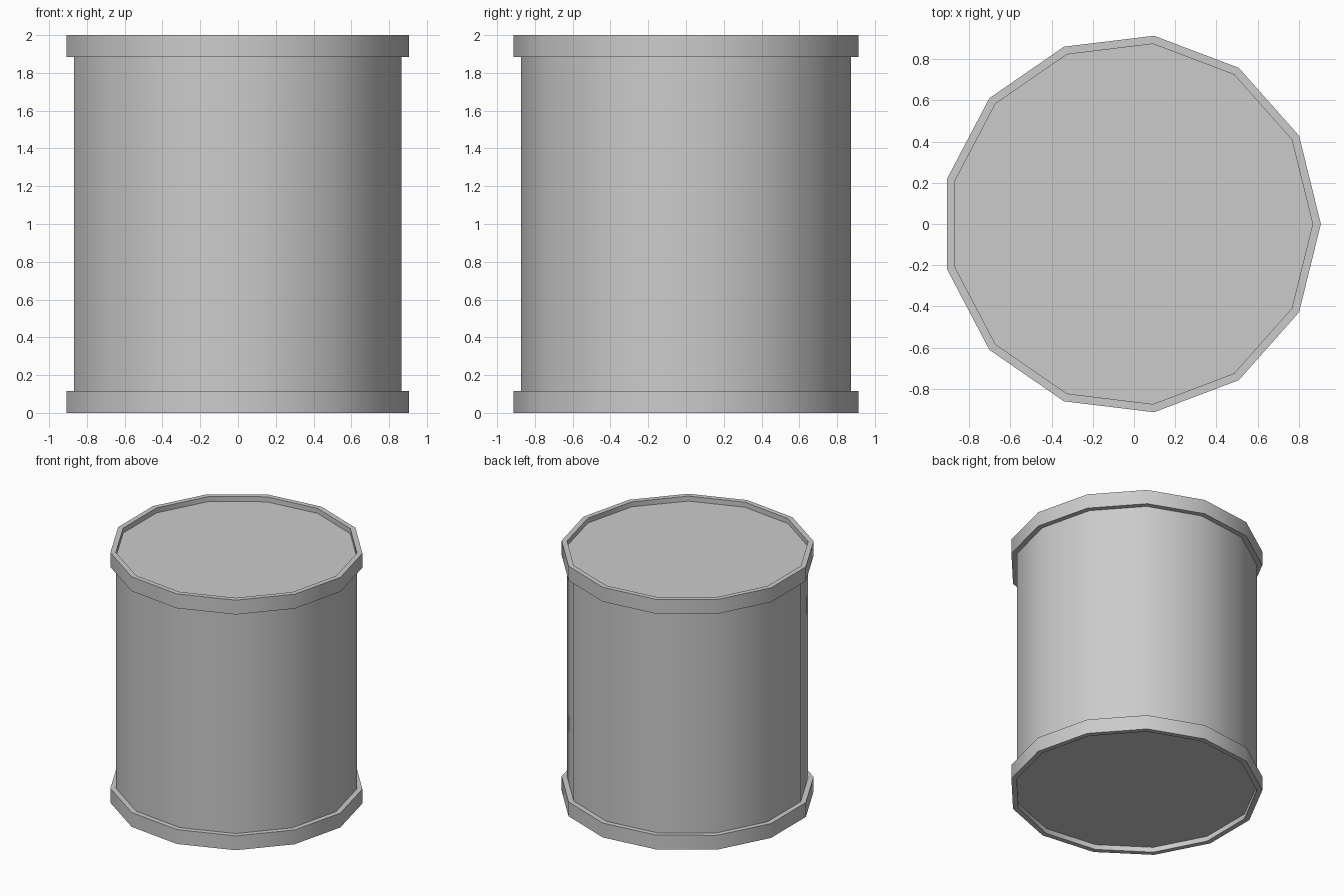
import bpy
from math import cos, sin, tau, radians

if "Cube" in bpy.data.objects:
    bpy.data.objects.remove(bpy.data.objects["Cube"])

SIDES = 13
R_BODY, R_RIM = 0.88, 0.92
RIM_H, RECESS, TOP = 0.115, 0.04, 2.0
CX = -0.0134  # an odd-sided ring is offset so its bounds centre on x = 0


def revolve(name, profile, capped=False):
    """Sweep an (r, z) profile around z with few flat sides."""
    n = SIDES
    verts = [(CX + r * cos(tau * i / n), r * sin(tau * i / n), z)
             for r, z in profile for i in range(n)]
    faces = [(k * n + i, k * n + (i + 1) % n, (k + 1) * n + (i + 1) % n, (k + 1) * n + i)
             for k in range(len(profile) - 1) for i in range(n)]
    if capped:
        last = (len(profile) - 1) * n
        faces += [tuple(reversed(range(n))), tuple(range(last, last + n))]
    mesh = bpy.data.meshes.new(name)
    mesh.from_pydata(verts, [], faces)
    mesh.update()
    obj = bpy.data.objects.new(name, mesh)
    bpy.context.collection.objects.link(obj)
    bpy.ops.object.select_all(action='DESELECT')
    obj.select_set(True)
    bpy.context.view_layer.objects.active = obj
    bpy.ops.object.shade_smooth_by_angle(angle=radians(30))
    return obj


# Drum body with recessed top and bottom lids
revolve("drum_body", [(R_BODY, RECESS), (R_BODY, TOP - RECESS)], capped=True)

# Rims standing proud of the body and of the lids
revolve("bottom_rim", [(R_BODY, RECESS), (R_BODY, 0), (R_RIM, 0),
                       (R_RIM, RIM_H), (R_BODY, RIM_H)])
revolve("top_rim", [(R_BODY, TOP - RIM_H), (R_RIM, TOP - RIM_H), (R_RIM, TOP),
                    (R_BODY, TOP), (R_BODY, TOP - RECESS)])
